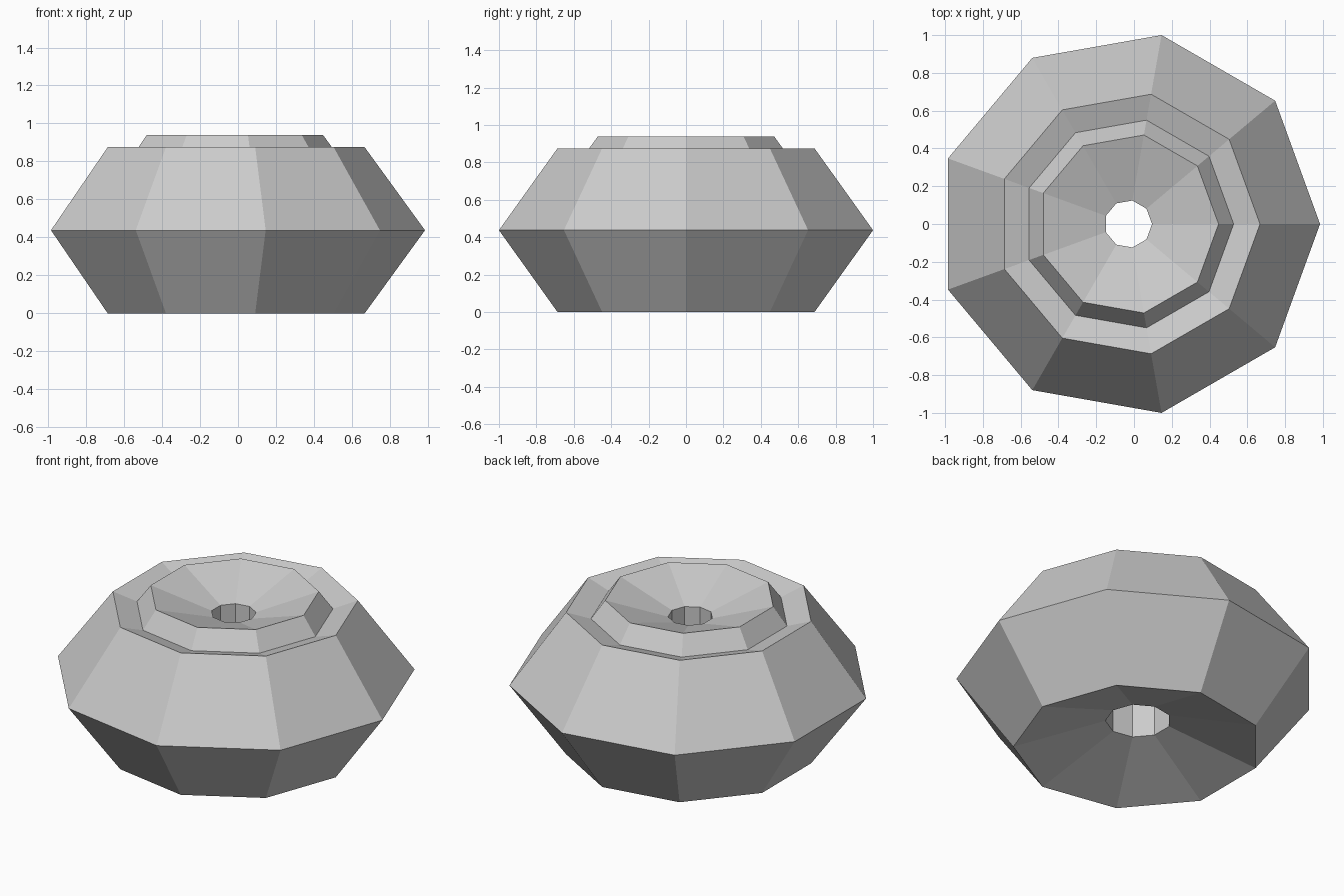
import bpy
from math import sin, radians, cos

if "Cube" in bpy.data.objects:
    bpy.data.objects.remove(bpy.data.objects["Cube"])

SIDES = 9
OUTER = 1.0155                                   # corner radius of the outer ring
CX = -OUTER * (1 - cos(radians(20))) / 2         # centres the odd-sided ring on x


def ring(name, major, minor, z):
    """Low-poly torus: nine sides around, pentagon cross-section."""
    bpy.ops.mesh.primitive_torus_add(
        major_segments=SIDES, minor_segments=5,
        major_radius=major, minor_radius=minor, location=(CX, 0, z))
    obj = bpy.context.object
    obj.name = name
    bpy.ops.object.shade_flat()
    return obj


# Main ring, resting on the ground
body_minor = 0.46
ring("ring_body", OUTER - body_minor, body_minor, body_minor * sin(radians(72)))

# Smaller ring sunk into the top
ring("top_ring", 0.381, 0.315, 0.64)
